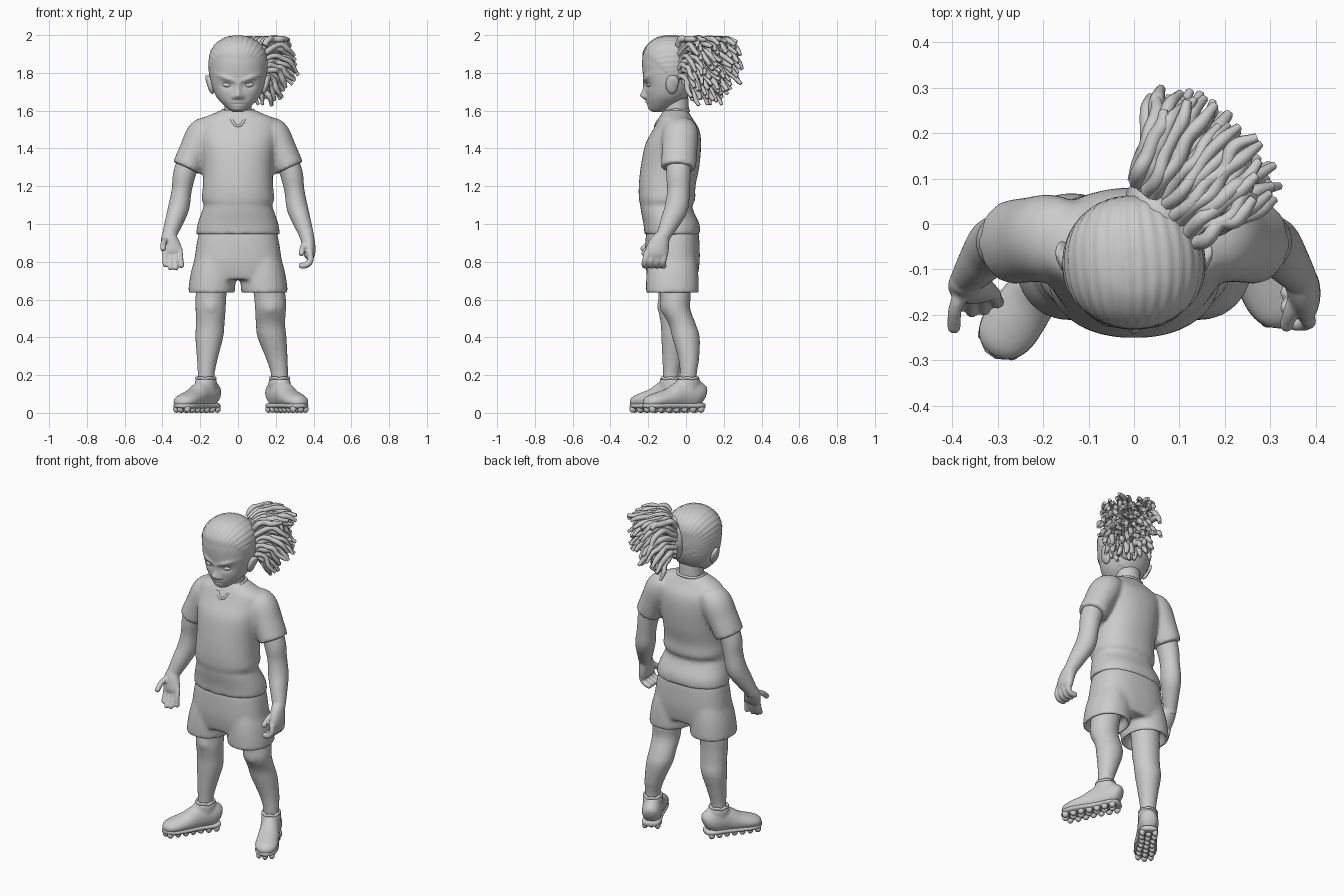
import bpy, bmesh, random
from math import sin, cos, pi, exp, atan2, radians
from mathutils import Vector, Matrix

random.seed(4)


def catmull(rows, sub):
    """Smoothly interpolate tuples of numbers."""
    out = []
    for i in range(len(rows) - 1):
        p = [rows[max(i - 1, 0)], rows[i], rows[i + 1], rows[min(i + 2, len(rows) - 1)]]
        for s in range(sub):
            t = s / sub
            out.append([0.5 * (2 * b + (c - a) * t + (2 * a - 5 * b + 4 * c - d) * t * t
                               + (3 * b - a - 3 * c + d) * t ** 3) for a, b, c, d in zip(*p)])
    return out + [list(rows[-1])]


def loft(bm, rows, n=32, sub=5, p=2.0, flat=False):
    """Skin cross-sections (x, y, z, half width, half depth) along a path."""
    st = catmull(rows, sub)
    rings = []
    for i, (x, y, z, a, b) in enumerate(st):
        t = Vector((0, 0, 1))
        if not flat:
            t = (Vector(st[min(i + 1, len(st) - 1)][:3]) - Vector(st[max(i - 1, 0)][:3])).normalized()
        u = (Vector((1, 0, 0)) - t * t.x).normalized()
        v = t.cross(u)
        ring = []
        for k in range(n):
            c, s = cos(2 * pi * k / n), sin(2 * pi * k / n)
            c = abs(c) ** (2 / p) * (1 if c > 0 else -1)
            s = abs(s) ** (2 / p) * (1 if s > 0 else -1)
            ring.append(bm.verts.new(Vector((x, y, z)) + u * a * c + v * b * s))
        rings.append(ring)
    for r, q in zip(rings, rings[1:]):
        for k in range(n):
            bm.faces.new((r[k], r[(k + 1) % n], q[(k + 1) % n], q[k]))
    bm.faces.new(rings[0])
    bm.faces.new(rings[-1])


def ball(bm, loc, scale, rot=0.0, axis='Y', n=20):
    m = Matrix.Translation(loc) @ Matrix.Rotation(rot, 4, axis) @ Matrix.Diagonal((*scale, 1))
    bmesh.ops.create_uvsphere(bm, u_segments=n, v_segments=n // 2, radius=1, matrix=m)


def finger(bm, pts, r):
    loft(bm, [(*q, r, r) for q in pts], n=12, sub=4)
    ball(bm, pts[-1], (r, r, r))


def finish(name, bm, voxel=0, smooth=0, matrix=None):
    bmesh.ops.recalc_face_normals(bm, faces=bm.faces)
    me = bpy.data.meshes.new(name)
    bm.to_mesh(me)
    bm.free()
    me.polygons.foreach_set("use_smooth", [True] * len(me.polygons))
    ob = bpy.data.objects.new(name, me)
    bpy.context.collection.objects.link(ob)
    if matrix:
        ob.matrix_world = matrix
    if voxel:
        m = ob.modifiers.new("fuse", 'REMESH')
        m.mode, m.voxel_size, m.use_smooth_shade = 'VOXEL', voxel, True
    if smooth:
        m = ob.modifiers.new("soften", 'SMOOTH')
        m.factor, m.iterations = 0.5, smooth


def tube(name, pts, r, cyclic=False, taper=False):
    cu = bpy.data.curves.new(name, 'CURVE')
    cu.dimensions = '3D'
    cu.bevel_depth, cu.bevel_resolution, cu.resolution_u, cu.use_fill_caps = r, 1, 4, True
    sp = cu.splines.new('BEZIER')
    sp.bezier_points.add(len(pts) - 1)
    sp.use_cyclic_u = cyclic
    for i, (bp, q) in enumerate(zip(sp.bezier_points, pts)):
        bp.co = q
        bp.handle_left_type = bp.handle_right_type = 'AUTO'
        if taper:
            bp.radius = 0.6 if i == len(pts) - 1 else 1.0
    bpy.context.collection.objects.link(bpy.data.objects.new(name, cu))


# Shirt: torso and two sleeves fused
bm = bmesh.new()
loft(bm, [(0, y, z, a, b) for z, y, a, b in [
    (.945, -.072, .222, .148), (1.0, -.077, .214, .148), (1.07, -.1, .19, .139), (1.1, -.104, .18, .138),
    (1.13, -.1, .192, .149), (1.2, -.1, .186, .15), (1.3, -.085, .186, .155), (1.42, -.068, .2, .148),
    (1.5, -.052, .21, .122), (1.555, -.055, .192, .092), (1.585, -.055, .13, .074), (1.605, -.055, .085, .062)]],
    n=64, p=2.25, flat=True)
for s in (1, -1):
    loft(bm, [(s * .13, -.03, 1.53, .05, .075), (s * .18, -.03, 1.48, .087, .095),
              (s * .23, -.035, 1.385, .083, .094), (s * .272, -.04, 1.295, .079, .093)])
finish("shirt", bm, .011, 7)

# V-shaped collar
tube("shirt_collar", [(0, -.163, 1.518), (.04, -.135, 1.56), (.078, -.085, 1.598), (.06, -.005, 1.6), (0, .014, 1.6),
                      (-.06, -.005, 1.6), (-.078, -.085, 1.598), (-.04, -.135, 1.56)], .008, True)

# Shorts: hips and two recessed legs fused
bm = bmesh.new()
loft(bm, [(0, -.072, z, a, b) for z, a, b in [(.97, .2, .135), (.92, .214, .142), (.82, .23, .145),
                                             (.75, .238, .138), (.705, .235, .128)]], n=64, p=2.5, flat=True)
for s in (1, -1):
    loft(bm, [(s * x, -.072, z, a, b) for x, z, a, b in [
        (.115, .86, .1, .12), (.13, .75, .118, .136), (.14, .642, .123, .139), (.14, .636, .11, .126),
        (.135, .69, .09, .105)]], n=40, p=2.2, flat=True)
finish("shorts", bm, .011, 5)

# Legs: the left foot stands behind the right one
LEGS = {"left_leg": [(.15, -.06, .74, .085, .085), (.168, -.055, .62, .084, .08), (.172, -.055, .55, .082, .078),
                     (.172, -.02, .47, .078, .072), (.18, .0, .4, .077, .073), (.205, .014, .29, .058, .056),
                     (.22, .013, .2, .045, .044), (.22, .012, .1, .045, .045)],
        "right_leg": [(-.13, -.07, .74, .085, .085), (-.143, -.068, .62, .082, .078), (-.145, -.07, .55, .08, .077),
                      (-.147, -.062, .47, .076, .072), (-.152, -.058, .4, .074, .073), (-.162, -.07, .29, .056, .056),
                      (-.169, -.078, .2, .045, .044), (-.17, -.08, .1, .045, .045)]}
for name, rows in LEGS.items():
    bm = bmesh.new()
    loft(bm, rows, flat=True)
    ball(bm, (rows[2][0], rows[2][1] - .05, .565), (.045, .034, .05))
    finish(name, bm, .011, 5)

# Cleated shoes, built facing forward then turned outward
for name, x, y, ang, k in (("left", .22, .012, 27, 1.04), ("right", -.17, -.08, -35, 1.0)):
    M = Matrix.Translation((x, y, 0)) @ Matrix.Rotation(radians(ang), 4, 'Z') @ Matrix.Diagonal((1, k, 1, 1))
    bm = bmesh.new()
    loft(bm, [(0, q, z, a, b) for q, z, a, b in [
        (.087, .075, .012, .015), (.078, .08, .038, .048), (.05, .095, .055, .073), (0, .1, .058, .08),
        (-.05, .093, .057, .073), (-.11, .077, .062, .054), (-.18, .065, .065, .042), (-.22, .058, .055, .034),
        (-.243, .052, .034, .022), (-.253, .05, .01, .008)]])
    loft(bm, [(0, .0, .12, .056, .062), (0, .0, .165, .056, .062), (0, .002, .18, .054, .058)], flat=True)
    finish(name + "_shoe", bm, .008, 4, M)
    bm = bmesh.new()
    loft(bm, [(0, q, .038, a, b) for q, a, b in [
        (.088, .012, .01), (.078, .04, .016), (.04, .055, .018), (-.04, .053, .018), (-.13, .063, .018),
        (-.19, .064, .018), (-.23, .048, .016), (-.255, .014, .01)]], p=2.5)
    for i in range(7):
        for sx in (-1, 0, 1):
            q = .055 - i * .046
            w = .036 if i not in (2, 3) else .032
            ball(bm, (sx * w, q - (.014 if sx == 0 else 0), .021), (.017, .019, .021), n=12)
    finish(name + "_shoe_sole", bm, 0, 0, M)
    tube(name + "_ankle_cuff", [M @ Vector((.047 * cos(a), .049 * sin(a), .18 + .006 * (i % 2)))
                                for i, a in enumerate(j * pi / 6 for j in range(12))], .009, True)

# Arms with hands fused on
for s in (1, -1):
    bm = bmesh.new()
    loft(bm, [(s * x, y, z, a, b) for x, y, z, a, b in [
        (.235, -.035, 1.4, .06, .065), (.282, -.04, 1.27, .06, .065), (.298, -.04, 1.18, .053, .06),
        (.313, -.05, 1.09, .056, .062), (.336, -.08, 1.02, .049, .054), (.362, -.115, .945, .039, .039),
        (.366, -.125, .92, .037, .037)]])
    if s == 1:  # loosely curled hand
        loft(bm, [(.364, -.12, .94, .036, .038), (.372, -.14, .9, .036, .054), (.378, -.155, .85, .032, .062),
                  (.375, -.158, .82, .024, .057)])
        for i in range(4):
            q = -.207 + .032 * i
            finger(bm, [(.38, q, .85), (.384, q - .008, .81), (.366, q - .012, .785), (.338, q - .008, .779)], .017)
        finger(bm, [(.362, -.14, .91), (.345, -.19, .88), (.336, -.222, .845)], .016)
        finish("left_arm", bm, .006, 3)
    else:  # open hand, palm forward
        loft(bm, [(-.366, -.12, .945, .038, .036), (-.362, -.135, .91, .048, .034), (-.35, -.15, .865, .053, .026),
                  (-.346, -.155, .845, .047, .02)])
        for bx, tx, ty, tz in ((-.388, -.385, -.18, .785), (-.36, -.357, -.192, .768),
                               (-.333, -.329, -.188, .768), (-.308, -.299, -.172, .78)):
            finger(bm, [(bx, -.15, .87), ((bx + tx) / 2, -.165, .82), (tx, ty, tz)], .0145)
        finger(bm, [(-.375, -.135, .925), (-.393, -.185, .905), (-.396, -.226, .87)], .0155)
        finish("right_arm", bm, .006, 3)

# Neck
bm = bmesh.new()
loft(bm, [(0, -.05, 1.52, .085, .075), (0, -.052, 1.6, .072, .068), (0, -.06, 1.7, .075, .07)], flat=True)
finish("neck", bm)

# Head: lofted skull, then face relief and swept-back hair ridges
bm = bmesh.new()
loft(bm, [(0, y, z, a, b) for z, y, a, b in [
    (1.592, -.15, .02, .02), (1.605, -.142, .046, .046), (1.64, -.118, .086, .086), (1.68, -.1, .118, .111),
    (1.74, -.09, .14, .13), (1.8, -.088, .15, .141), (1.86, -.087, .152, .145), (1.91, -.083, .143, .14),
    (1.95, -.08, .118, .119), (1.98, -.08, .076, .08), (1.993, -.08, .03, .035), (1.995, -.08, .004, .004)]],
    n=128, sub=7, p=2.1, flat=True)


def g(dx, dz, wx, wz):
    return exp(-(dx / wx) ** 2 - (dz / wz) ** 2)


for v in bm.verts:
    x, y, z = v.co
    ax = abs(x)
    if y < -.1:
        v.co.y -= (.026 * g(ax, z - 1.679, .02, .02) + .012 * g(ax, z - 1.71, .014, .035)
                   + .01 * g(ax - .022, z - 1.672, .012, .011)
                   + .012 * g(ax - .06, z - 1.77 - (ax - .06) * .35, .05, .012)
                   - .012 * g(ax - .057, z - 1.735, .035, .02)
                   + .008 * g(ax, z - 1.643, .03, .007) + .006 * g(ax, z - 1.629, .025, .007)
                   - .006 * g(ax, z - 1.636, .035, .003) + .008 * g(ax, z - 1.61, .03, .012))
    line = 1.875 if y < -.2 else (1.875 - (y + .2) * .9 if y < -.1 else 1.785 - (y + .1) * 1.6)
    if z > line:
        d = (Vector((x, y, z)) - Vector((0, -.085, 1.82))).normalized()
        edge = min(1, (z - line) / .03)
        v.co += d * edge * (.004 + .0014 * sin(44 * atan2(x, z - 1.78) + 2 * sin(9 * y)))
finish("head", bm)

# Ears, eyes and brows
for s, side in ((1, "left"), (-1, "right")):
    bm = bmesh.new()
    ball(bm, (s * .146, -.075, 1.738), (.018, .034, .052), s * .25)
    ball(bm, (s * .158, -.064, 1.752), (.011, .028, .038), s * .3)
    finish(side + "_ear", bm, .005, 3)
    bm = bmesh.new()
    ball(bm, (s * .057, -.193, 1.735), (.027, .016, .012), -s * .15)
    finish(side + "_eye", bm)
    tube(side + "_brow", [(s * .022, -.222, 1.758), (s * .06, -.215, 1.777), (s * .1, -.187, 1.791)], .005)

# Gathered hair mass, with thick locks fanning out and drooping from it
bm = bmesh.new()
ball(bm, (.06, .02, 1.83), (.095, .06, .13), -pi / 4, 'Z')
finish("hair_gather", bm)
N = 84
for i in range(N):
    t = (i * 0.618) % 1  # 0 top tier, 1 lowest tier
    a = (i + .5) / N
    az = radians(6 + 80 * a + random.uniform(-3, 3))
    d = Vector((cos(az), sin(az), 0))
    side = Vector((-.7, .7, 0))
    reach = .268 * random.uniform(.78, 1) * (1 if t < .6 else 1 - (t - .6) * 1.35)
    root = Vector((.06, .015, 1.945 - .2 * t)) + side * .17 * (a - .5) + d * .02
    end = Vector((.055, .03, 1.975 - .35 * t)) + d * reach + side * .12 * (a - .5) * t
    pts = []
    for k in range(6):
        f = k / 5
        q = root.lerp(end, f)
        q.z += .22 * f * (1 - f) * (1 - .3 * t)
        if k:
            q += Vector([random.uniform(-.01, .01) for _ in range(3)])
        q.z = min(q.z, 1.978)
        pts.append(q)
    tube("hair_lock_%02d" % i, pts, random.uniform(.014, .018), taper=True)
